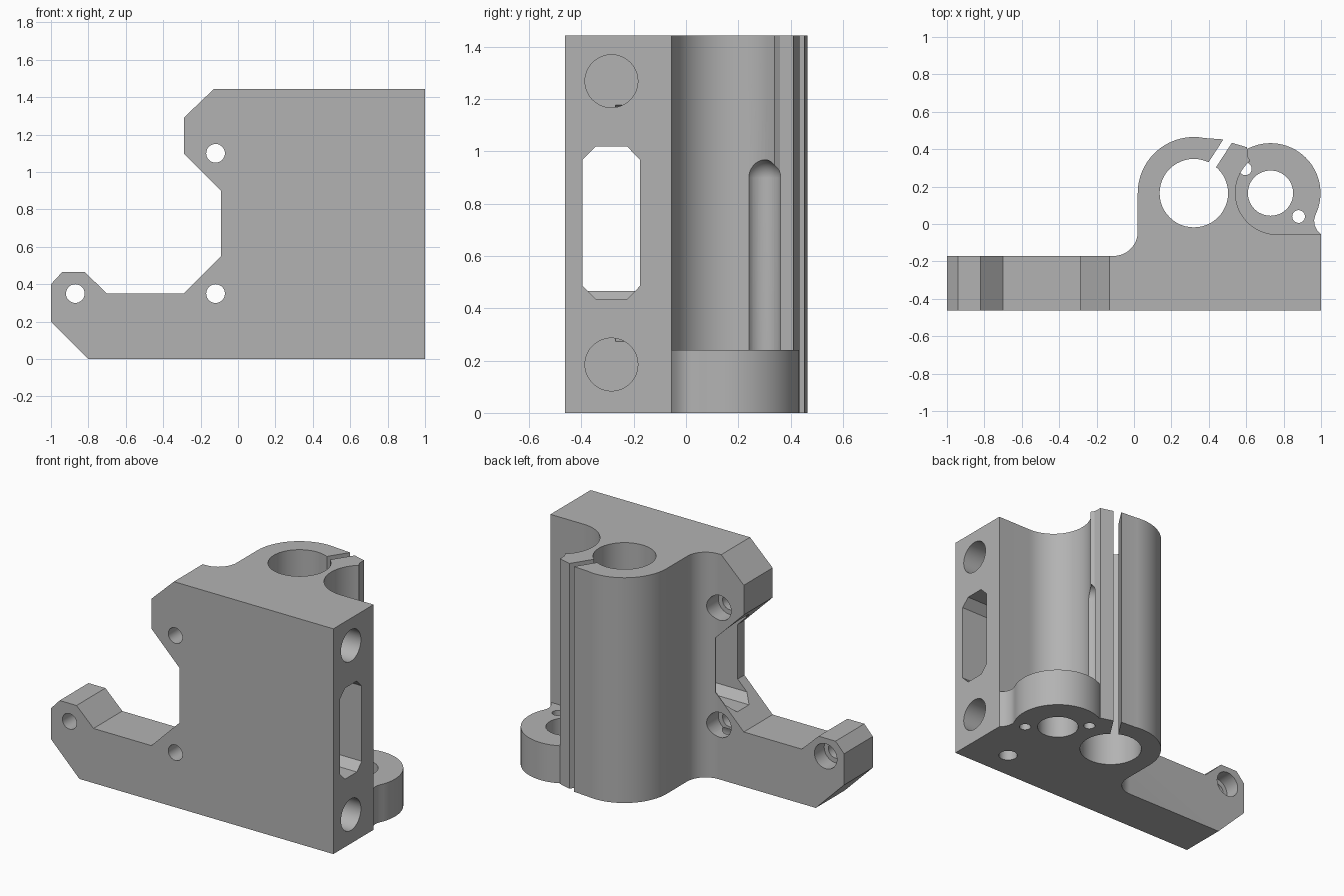
import bpy, bmesh, math
from mathutils import Vector, Matrix

if "Cube" in bpy.data.objects:
    bpy.data.objects.remove(bpy.data.objects["Cube"])

grey = bpy.data.materials.new("grey_plastic")
grey.diffuse_color = (0.45, 0.45, 0.45, 1)
grey.use_nodes = True
grey.node_tree.nodes["Principled BSDF"].inputs["Base Color"].default_value = grey.diffuse_color


def arc(cx, cy, r, a0, a1, n):
    """Points on an arc, angles in degrees."""
    return [(cx + r * math.cos(math.radians(a0 + (a1 - a0) * i / n)),
             cy + r * math.sin(math.radians(a0 + (a1 - a0) * i / n)))
            for i in range(n + 1)]


def prism(name, pts, axis, lo, hi):
    """Extrude a 2D outline along an axis from lo to hi."""
    place = {'X': lambda a, b: Vector((lo, a, b)),
             'Y': lambda a, b: Vector((a, lo, b)),
             'Z': lambda a, b: Vector((a, b, lo))}[axis]
    move = Vector([(hi - lo) if c == axis else 0 for c in "XYZ"])
    bm = bmesh.new()
    face = bm.faces.new([bm.verts.new(place(a, b)) for a, b in pts])
    ext = bmesh.ops.extrude_face_region(bm, geom=[face])
    bmesh.ops.translate(bm, vec=move,
                        verts=[v for v in ext['geom'] if isinstance(v, bmesh.types.BMVert)])
    bmesh.ops.recalc_face_normals(bm, faces=bm.faces)
    me = bpy.data.meshes.new(name)
    bm.to_mesh(me)
    bm.free()
    ob = bpy.data.objects.new(name, me)
    bpy.context.collection.objects.link(ob)
    return ob


def rod(name, axis, a, b, r, lo, hi, n=48):
    return prism(name, arc(a, b, r, 0, 360, n)[:-1], axis, lo, hi)


def combine(target, other, op):
    """Apply an exact boolean and remove the helper."""
    mod = target.modifiers.new(op, 'BOOLEAN')
    mod.operation, mod.solver, mod.object = op, 'EXACT', other
    bpy.context.view_layer.objects.active = target
    bpy.ops.object.modifier_apply(modifier=mod.name)
    bpy.data.objects.remove(other)


H = 1.443
FRONT, BACK = -0.463, -0.171

# Plan outline: plate, bearing housing, and clearance for the second rod
plan = [(-1, FRONT), (1, FRONT), (1, -0.056)]
plan += arc(0.765, 0.167, 0.223, 270, 130, 32)
plan += [(0.608, 0.36), (0.605, 0.41), (0.52, 0.435), (0.482, 0.452)]
plan += arc(0.32, 0.165, 0.30, 79, 180, 32)
plan += arc(-0.11, -0.041, 0.13, 0, -90, 16)
plan += [(-1, BACK)]
body = prism("bracket_body", plan, 'Z', 0, H)

# Front silhouette with the motor arms
front = [(-0.8, 0), (1, 0), (1, H), (-0.13, H), (-0.29, 1.29), (-0.29, 1.10),
         (-0.09, 0.90), (-0.09, 0.55), (-0.29, 0.35), (-0.70, 0.35),
         (-0.82, 0.465), (-0.94, 0.465), (-1, 0.40), (-1, 0.2)]
combine(body, prism("silhouette", front, 'Y', -1, 1), 'INTERSECT')

# Groove above the inner flange screw, with a domed top
gx, gy, gr = 0.595, 0.295, 0.068
combine(body, rod("groove", 'Z', gx, gy, gr, 0.24, 0.9), 'DIFFERENCE')
bpy.ops.mesh.primitive_uv_sphere_add(segments=48, ring_count=24, radius=gr,
                                     location=(gx, gy, 0.9))
combine(body, bpy.context.object, 'DIFFERENCE')

# Nut flange at the foot
flange = arc(0.73, 0.165, 0.267, -20, 118, 48)
flange += [(0.56, 0.34), (0.5, 0.165), (0.5, -0.2), (0.99, -0.2), (1, -0.056),
           (0.98, -0.035), (0.966, -0.008), (0.963, 0.02), (0.969, 0.045)]
combine(body, prism("nut_flange", flange, 'Z', 0, 0.24), 'UNION')

# Vertical bores: bearing, lead screw, flange screws
for x, y, r, top in [(0.32, 0.165, 0.183, 2), (0.73, 0.165, 0.121, 0.5),
                     (0.88, 0.04, 0.034, 0.5), (gx, gy, 0.034, 0.26),
                     (0.74, -0.285, 0.055, 0.185)]:
    combine(body, rod("bore", 'Z', x, y, r, -0.1, top), 'DIFFERENCE')

# Clamp slit through the housing wall
ang, half = math.radians(57), 0.024
slit = prism("slit", [(0.1, -half), (0.5, -half), (0.5, half), (0.1, half)], 'Z', -0.1, 2)
slit.data.transform(Matrix.Translation((0.32, 0.165, 0)) @ Matrix.Rotation(ang, 4, 'Z'))
combine(body, slit, 'DIFFERENCE')

# Belt window with chamfered corners
window = [(-0.345, 0.435), (-0.225, 0.435), (-0.176, 0.485), (-0.176, 0.968),
          (-0.225, 1.018), (-0.345, 1.018), (-0.395, 0.968), (-0.395, 0.485)]
combine(body, prism("window", window, 'X', -0.6, 1.2), 'DIFFERENCE')

# Blind sockets for the horizontal rods
for z in (0.185, 1.268):
    combine(body, rod("socket", 'X', -0.285, z, 0.101, -0.14, 1.2), 'DIFFERENCE')

# Motor screw holes, counterbored from the back
for x, z in [(-0.12, 1.10), (-0.12, 0.35), (-0.87, 0.35)]:
    combine(body, rod("screw", 'Y', x, z, 0.05, -1, 0.1, 32), 'DIFFERENCE')
    combine(body, rod("screw_head", 'Y', x, z, 0.08, -0.27, 0.1, 32), 'DIFFERENCE')

# Finish
body.data.materials.clear()
body.data.materials.append(grey)
for p in body.data.polygons:
    p.material_index = 0
bpy.ops.object.select_all(action='DESELECT')
body.select_set(True)
bpy.context.view_layer.objects.active = body
bpy.ops.object.shade_smooth_by_angle(angle=math.radians(25))
